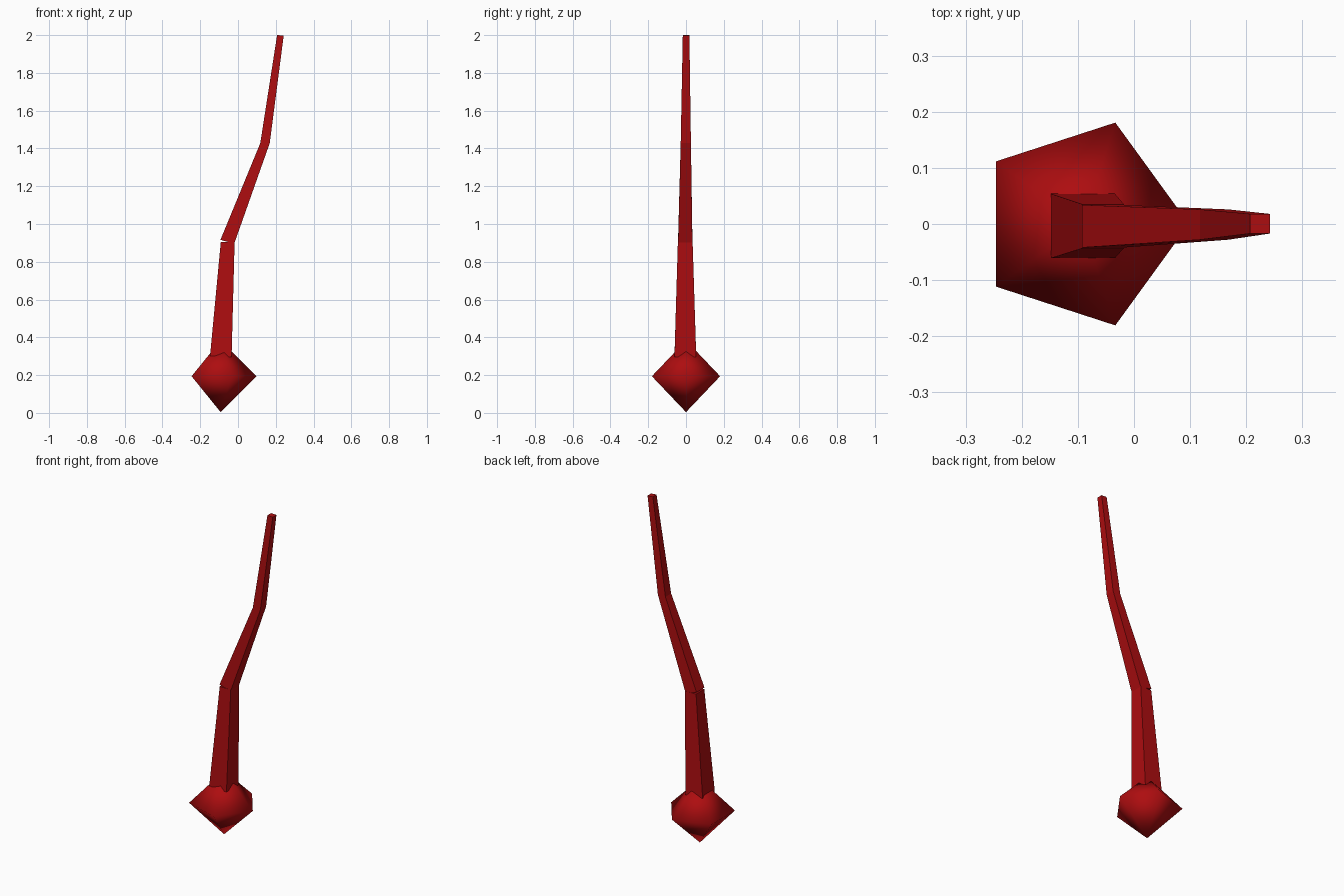
import bpy, bmesh

if "Cube" in bpy.data.objects:
    bpy.data.objects.remove(bpy.data.objects["Cube"])

red = bpy.data.materials.new("red")
red.diffuse_color = (0.42, 0.004, 0.005, 1)
red.use_nodes = True
red.node_tree.nodes["Principled BSDF"].inputs["Base Color"].default_value = red.diffuse_color


def finish(name, bm, smooth=False):
    bmesh.ops.recalc_face_normals(bm, faces=bm.faces)
    mesh = bpy.data.meshes.new(name)
    bm.to_mesh(mesh)
    bm.free()
    for p in mesh.polygons:
        p.use_smooth = smooth
    mesh.materials.append(red)
    obj = bpy.data.objects.new(name, mesh)
    bpy.context.collection.objects.link(obj)
    return obj


def segment(name, bottom, top):
    """Tapered square bar; each end is (left xz, right xz, y min, y max)."""
    bm = bmesh.new()
    rings = []
    for (xl, zl), (xr, zr), y0, y1 in (bottom, top):
        rings.append([bm.verts.new(c) for c in
                      ((xl, y0, zl), (xr, y0, zr), (xr, y1, zr), (xl, y1, zl))])
    for ring in rings:
        bm.faces.new(ring)
    for i in range(4):
        j = (i + 1) % 4
        bm.faces.new((rings[0][i], rings[0][j], rings[1][j], rings[1][i]))
    return finish(name, bm)


# Bulb: five-sided double pyramid with smooth shading
bm = bmesh.new()
bmesh.ops.create_uvsphere(bm, u_segments=5, v_segments=2, radius=0.19)
# turn so that one corner points to +x
far = max(bm.verts, key=lambda v: v.co.x)
if abs(far.co.y) > 0.01:
    bmesh.ops.scale(bm, vec=(-1, 1, 1), verts=bm.verts)
    far = max(bm.verts, key=lambda v: v.co.x)
    if abs(far.co.y) > 0.01:
        from mathutils import Matrix
        from math import atan2
        bmesh.ops.rotate(bm, matrix=Matrix.Rotation(-atan2(far.co.y, far.co.x), 3, 'Z'),
                         verts=bm.verts)
bmesh.ops.translate(bm, vec=(-0.092, 0, 0.194), verts=bm.verts)
finish("bulb", bm, smooth=True)

# Bent stem in three tapering bars
segment("lower_stem",
        ((-0.148, 0.302), (-0.034, 0.295), -0.061, 0.054),
        ((-0.091, 0.905), (-0.018, 0.905), -0.043, 0.035))
segment("middle_stem",
        ((-0.093, 0.916), (-0.020, 0.896), -0.042, 0.034),
        ((0.118, 1.428), (0.168, 1.428), -0.028, 0.026))
segment("upper_stem",
        ((0.118, 1.428), (0.168, 1.428), -0.028, 0.026),
        ((0.207, 2.0), (0.242, 1.998), -0.017, 0.018))
